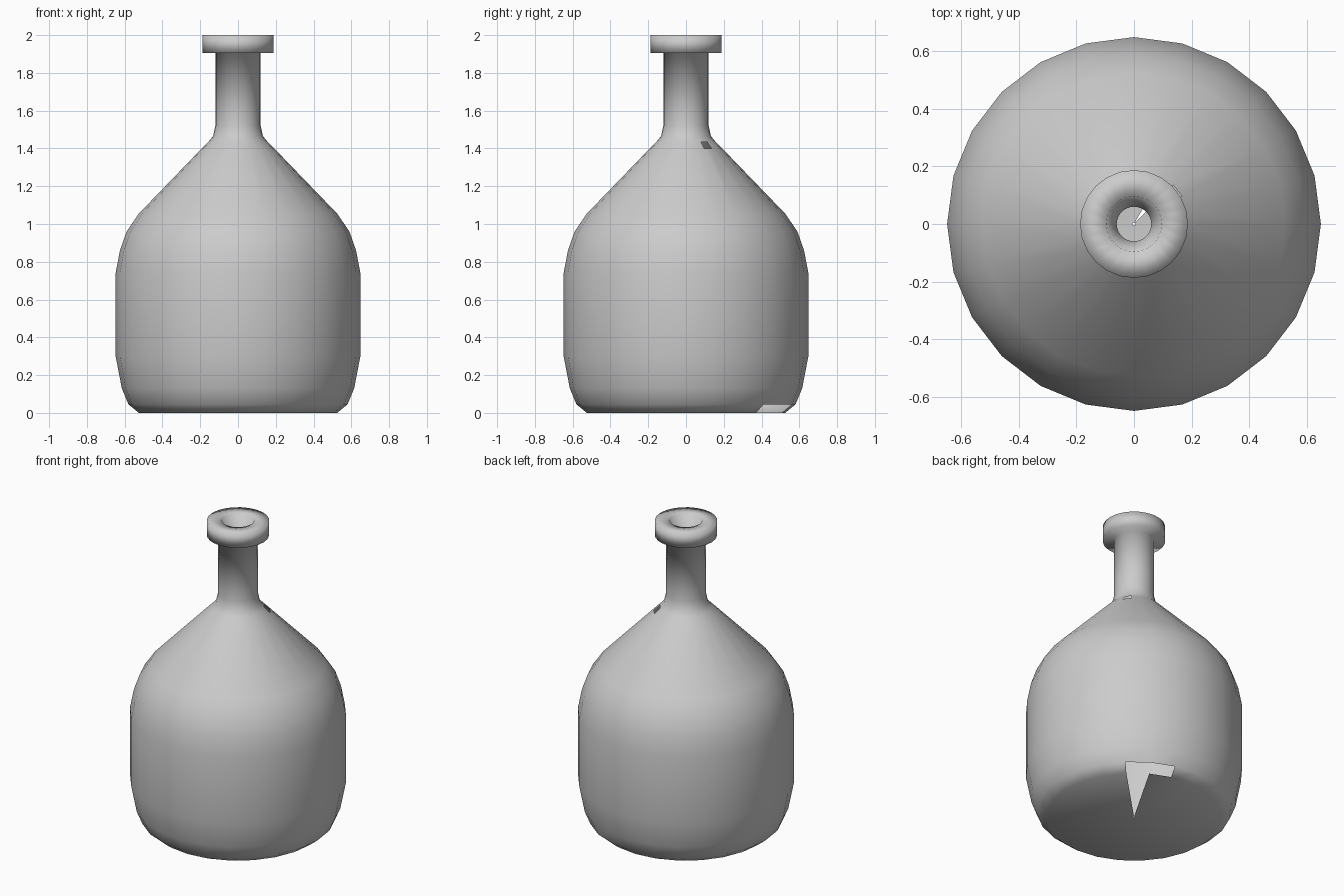
import bpy, bmesh
from math import cos, sin, pi

if "Cube" in bpy.data.objects:
    bpy.data.objects.remove(bpy.data.objects["Cube"])

SIDES = 24

# Bottle section (radius, height): base centre, belly, shoulder, neck, lip, inner mouth
PROFILE = [
    (0.006, 0.0), (0.525, 0.0), (0.58, 0.045), (0.615, 0.13), (0.648, 0.30),
    (0.648, 0.74), (0.625, 0.86), (0.59, 0.96), (0.525, 1.055),
    (0.192, 1.40), (0.157, 1.435), (0.132, 1.465), (0.12, 1.52),
    (0.12, 1.905), (0.187, 1.905), (0.187, 2.0), (0.096, 2.0), (0.06, 1.82),
]

# Missing facets as (profile band, side): broken base edge and a chip below the neck
GAPS = {(0, 3), (1, 3), (1, 4), (9, 2)}


def lathe(name, profile, sides, gaps):
    bm = bmesh.new()
    rings = [[bm.verts.new((r * cos(2 * pi * i / sides), r * sin(2 * pi * i / sides), z))
              for i in range(sides)] for r, z in profile]
    for band, (low, high) in enumerate(zip(rings, rings[1:])):
        for i in range(sides):
            if (band, i) not in gaps:
                j = (i + 1) % sides
                bm.faces.new((low[i], low[j], high[j], high[i])).smooth = True
    mesh = bpy.data.meshes.new(name)
    bm.to_mesh(mesh)
    bm.free()
    obj = bpy.data.objects.new(name, mesh)
    bpy.context.collection.objects.link(obj)
    return obj


# Bottle shell
lathe("bottle", PROFILE, SIDES, GAPS)
